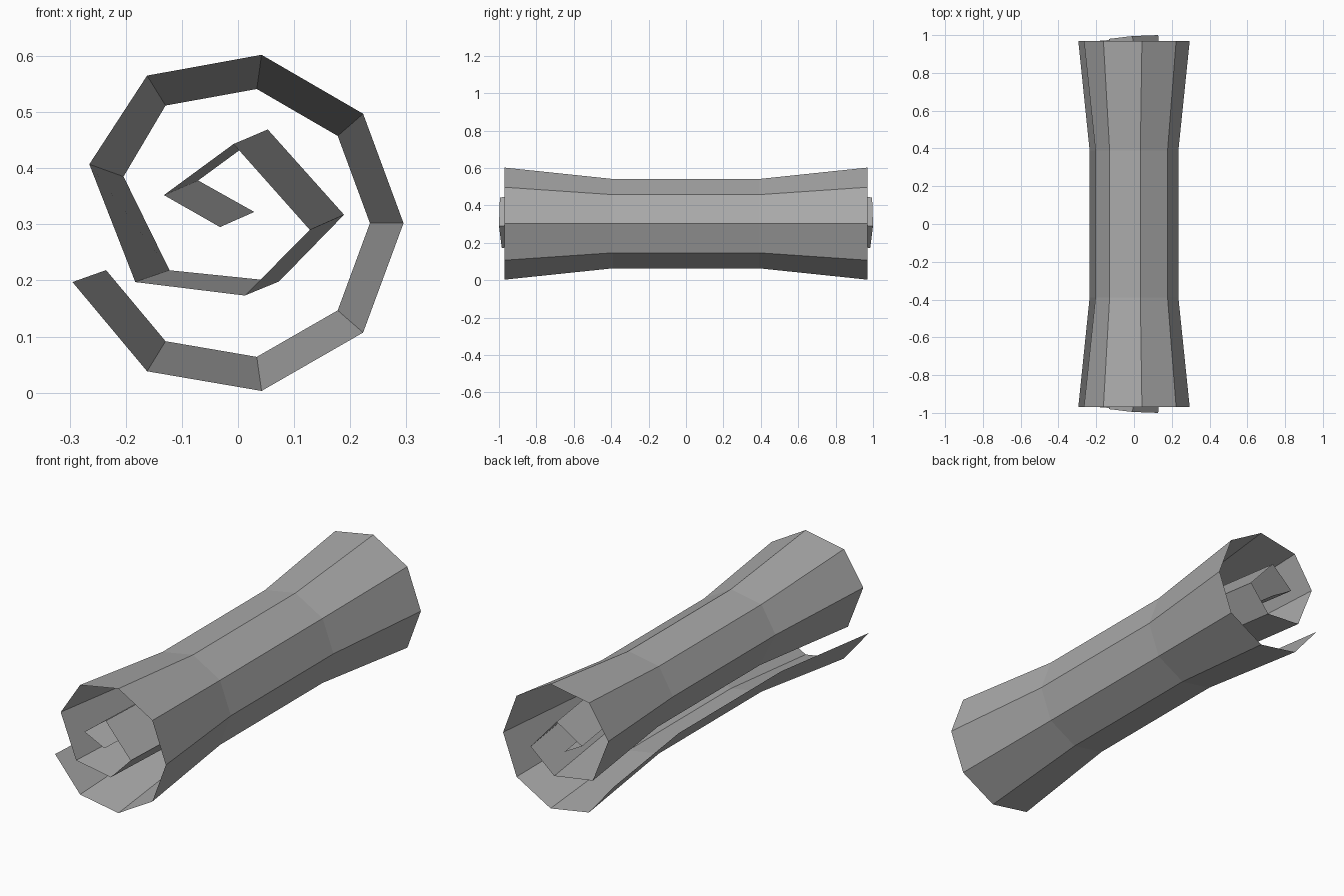
import bpy
import bmesh

# Remove the default cube
cube = bpy.data.objects.get("Cube")
if cube:
    bpy.data.objects.remove(cube, do_unlink=True)

# Single grey paper colour
grey = bpy.data.materials.new("grey_paper")
grey.use_nodes = True
COLOUR = (0.40, 0.40, 0.40, 1)
grey.diffuse_color = COLOUR
bsdf = next(n for n in grey.node_tree.nodes if n.type == 'BSDF_PRINCIPLED')
bsdf.inputs["Base Color"].default_value = COLOUR

CENTRE_Z = 0.302
WAIST = 0.797      # narrowing of the outer turn towards the middle
WAIST_Y = 0.39     # half length of the straight middle

# Outer turn at the flared end: (x, z)
outer_turn = [(-0.295, 0.197), (-0.162, 0.038), (0.042, 0.003), (0.223, 0.107),
              (0.295, 0.302), (0.223, 0.497), (0.042, 0.602), (-0.162, 0.565)]
# Inner turn at the end: (x, z, end y, z shift at the waist)
inner_turn = [(-0.265, 0.407, 0.97, -0.022), (-0.183, 0.197, 0.97, 0.021),
              (0.012, 0.173, 0.985, 0.025), (0.128, 0.290, 1.0, 0.027),
              (-0.008, 0.443, 0.995, 0.026), (-0.132, 0.352, 0.98, 0.026),
              (-0.032, 0.295, 0.97, 0.027)]

# Spiral stations: end point, end y, waist point
stations = [((x, z), 0.97, (x * WAIST, CENTRE_Z + (z - CENTRE_Z) * WAIST))
            for x, z in outer_turn]
stations += [((x, z), y, (x + 0.061, z + dz)) for x, z, y, dz in inner_turn]

# Rolled sheet: one lengthwise line of vertices per station, joined by quads
bm = bmesh.new()
rows = []
for end, y, waist in stations:
    line = [(end, -y), (waist, -WAIST_Y), (waist, WAIST_Y), (end, y)]
    rows.append([bm.verts.new((p[0], py, p[1])) for p, py in line])
for a, b in zip(rows, rows[1:]):
    for i in range(3):
        bm.faces.new((a[i], b[i], b[i + 1], a[i + 1]))
bm.normal_update()

mesh = bpy.data.meshes.new("rolled_sheet")
bm.to_mesh(mesh)
bm.free()
mesh.materials.append(grey)
sheet = bpy.data.objects.new("rolled_sheet", mesh)
bpy.context.scene.collection.objects.link(sheet)
